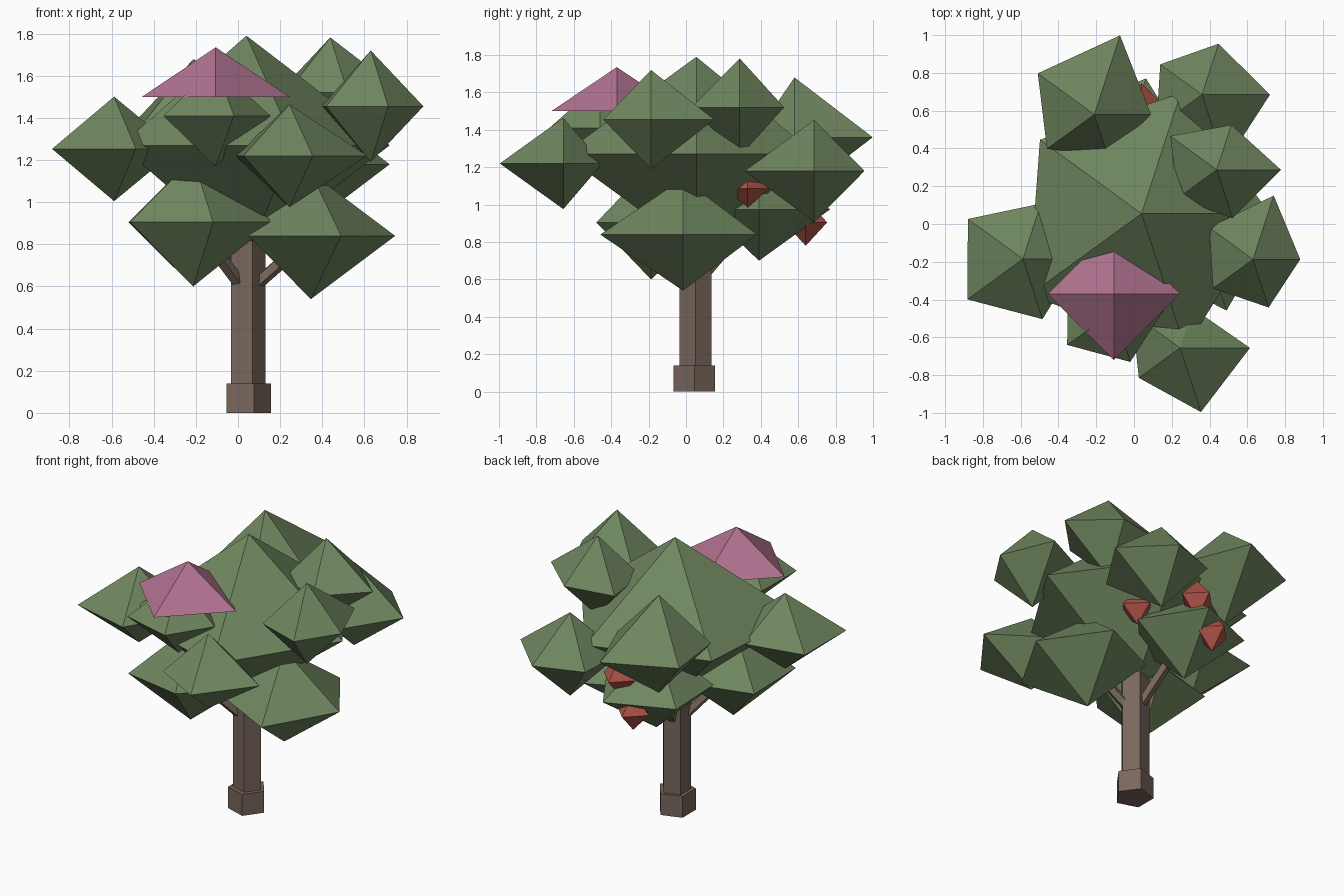
import bpy, bmesh
from math import cos, sin, tau
from mathutils import Vector

if "Cube" in bpy.data.objects:
    bpy.data.objects.remove(bpy.data.objects["Cube"])


def material(name, rgb):
    m = bpy.data.materials.new(name)
    m.diffuse_color = (*rgb, 1)
    m.use_nodes = True
    m.node_tree.nodes["Principled BSDF"].inputs["Base Color"].default_value = m.diffuse_color
    return m


GREEN = material("leaf_green", (0.16, 0.24, 0.115))
PINK = material("blossom_pink", (0.44, 0.17, 0.28))
RED = material("fruit_red", (0.42, 0.085, 0.06))
BROWN = material("bark_brown", (0.19, 0.135, 0.107))


def finish(bm, name, mat):
    bmesh.ops.recalc_face_normals(bm, faces=bm.faces[:])
    me = bpy.data.meshes.new(name)
    bm.to_mesh(me)
    bm.free()
    me.materials.append(mat)
    bpy.context.collection.objects.link(bpy.data.objects.new(name, me))


def bipyramid(name, centre, radii, up, down, mat):
    """Faceted clump: one uneven ring of corners plus a top and a bottom point."""
    bm = bmesh.new()
    c = Vector(centre)
    n = len(radii)
    ring = [bm.verts.new(c + Vector((r * cos(tau * i / n), r * sin(tau * i / n), 0)))
            for i, r in enumerate(radii)]
    top = bm.verts.new(c + Vector((0, 0, up)))
    low = bm.verts.new(c - Vector((0, 0, down))) if down else None
    for i in range(n):
        a, b = ring[i], ring[(i + 1) % n]
        bm.faces.new((a, b, top))
        if low:
            bm.faces.new((b, a, low))
    if not low:
        bm.faces.new(ring[::-1])
    finish(bm, name, mat)


def rod(name, start, end, radius, sides=5):
    """Straight prism between two points."""
    a, b = Vector(start), Vector(end)
    d = b - a
    bm = bmesh.new()
    bmesh.ops.create_cone(bm, cap_ends=True, segments=sides, radius1=radius,
                          radius2=radius, depth=d.length)
    # put the first corner on +x
    first = max(bm.verts, key=lambda v: v.co.y)
    turn = Vector((1, 0)).angle_signed(first.co.xy)
    for v in bm.verts:
        x, y = v.co.x, v.co.y
        v.co.x = x * cos(turn) - y * sin(turn)
        v.co.y = x * sin(turn) + y * cos(turn)
    rot = Vector((0, 0, 1)).rotation_difference(d)
    for v in bm.verts:
        v.co = rot @ v.co + (a + b) / 2
    finish(bm, name, BROWN)


# Trunk, foot and branches
rod("trunk_foot", (0.04, 0.045, 0), (0.04, 0.045, 0.14), 0.117)
rod("trunk", (0.04, 0.05, 0.1), (0.04, 0.05, 1.0), 0.09)

# Main crown
bipyramid("main_crown", (0.04, 0.055, 1.27), (0.68, 0.67, 0.665, 0.74, 0.75), 0.52, 0.52, GREEN)

# Low clumps, each carried by a branch
low_clumps = {
    "front_left": ((-0.213, -0.187, 0.905), (0.38, 0.35, 0.38, 0.37, 0.307), 0.305),
    "right": ((0.346, -0.016, 0.84), (0.40, 0.416, 0.35, 0.366, 0.465), 0.30),
    "back": ((-0.06, 0.39, 0.975), (0.36, 0.40, 0.36, 0.34, 0.30), 0.275),
}
for name, (centre, radii, h) in low_clumps.items():
    bipyramid(name + "_low_clump", centre, radii, h, h, GREEN)
    rod(name + "_branch", (0.04, 0.05, 0.57), centre, 0.032)

# Outer clumps around the crown
outer_clumps = {
    "back_left": ((-0.21, 0.58, 1.36), (0.30, 0.44, 0.37, 0.31, 0.23), 0.32),
    "back_right": ((0.36, 0.685, 1.18), (0.36, 0.283, 0.273, 0.30, 0.39), 0.273),
    "upper_right": ((0.438, 0.287, 1.52), (0.34, 0.25, 0.304, 0.254, 0.27), 0.262),
    "right": ((0.63, -0.187, 1.455), (0.25, 0.355, 0.287, 0.262, 0.268), 0.265),
    "left": ((-0.588, -0.185, 1.253), (0.30, 0.308, 0.36, 0.364, 0.335), 0.248),
    "front_right": ((0.244, -0.656, 1.22), (0.37, 0.22, 0.316, 0.27, 0.357), 0.244),
    "front_left": ((-0.107, -0.461, 1.41), (0.26, 0.28, 0.30, 0.305, 0.283), 0.24),
}
for name, (centre, radii, h) in outer_clumps.items():
    bipyramid(name + "_outer_clump", centre, radii, h, h, GREEN)

# Pink blossom cap, flat underneath
bipyramid("blossom_cap", (-0.106, -0.37, 1.50), [0.35] * 4, 0.235, 0, PINK)

# Red fruit
for i, centre in enumerate([(0.25, 0.33, 1.085), (-0.065, 0.64, 0.905), (0.04, 0.63, 1.10)]):
    bipyramid(f"fruit_{i + 1}", centre, [0.115] * 4, 0.125, 0.125 if i else 0.10, RED)
